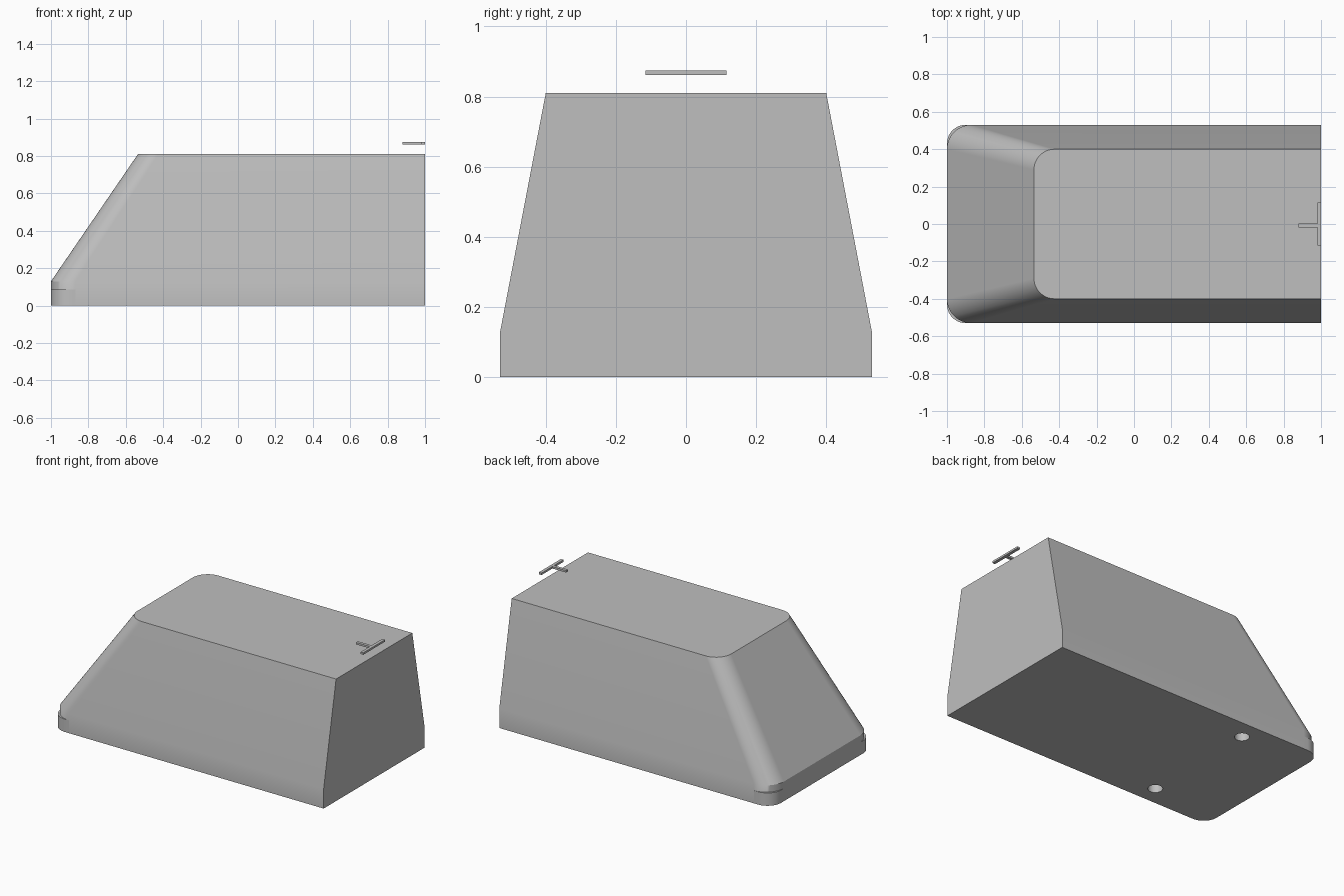
import bpy
import bmesh
from math import pi, cos, sin

cube = bpy.data.objects.get("Cube")
if cube:
    bpy.data.objects.remove(cube)

# One flat grey for everything
grey = bpy.data.materials.new("grey")
grey.use_nodes = True
COLOUR = (0.52, 0.52, 0.52, 1)
grey.diffuse_color = COLOUR
bsdf = next(n for n in grey.node_tree.nodes if n.type == "BSDF_PRINCIPLED")
bsdf.inputs["Base Color"].default_value = COLOUR

BACK, HALF, LIP_TOP = 1.0, 0.53, 0.085
BODY_R, LIP_R, STEPS = 0.13, 0.10, 12


def corner(nose, half, r, side):
    """Arc round one nose corner, from the flank to the nose face."""
    return [(nose + r - r * sin(pi / 2 * i / STEPS),
             side * (half - r + r * cos(pi / 2 * i / STEPS))) for i in range(STEPS + 1)]


def outline(nose, half, r):
    """Square at the back, rounded at the two nose corners."""
    return ([(BACK, half)] + corner(nose, half, r, 1)
            + corner(nose, half, r, -1)[::-1] + [(BACK, -half)])


def loft(name, sections):
    """Closed solid through (height, outline) sections."""
    bm = bmesh.new()
    rings = [[bm.verts.new((x, y, z)) for x, y in pts] for z, pts in sections]
    for low, high in zip(rings, rings[1:]):
        for i in range(len(low)):
            j = (i + 1) % len(low)
            bm.faces.new((low[i], low[j], high[j], high[i]))
    bm.faces.new(rings[0][::-1])
    bm.faces.new(rings[-1])
    bmesh.ops.recalc_face_normals(bm, faces=bm.faces)
    mesh = bpy.data.meshes.new(name)
    bm.to_mesh(mesh)
    bm.free()
    mesh.materials.append(grey)
    obj = bpy.data.objects.new(name, mesh)
    bpy.context.collection.objects.link(obj)
    return obj


def select(obj):
    bpy.ops.object.select_all(action="DESELECT")
    obj.select_set(True)
    bpy.context.view_layer.objects.active = obj


def smooth(obj):
    select(obj)
    bpy.ops.object.shade_smooth_by_angle(angle=pi / 6)


def box(name, x0, x1, y0, y1, z0, z1):
    rect = [(x0, y0), (x1, y0), (x1, y1), (x0, y1)]
    return loft(name, [(z0, rect), (z1, rect)])


# Main housing: short upright base, then tapered flanks and a sloping nose
base = outline(-1, HALF, BODY_R)
housing = loft("housing", [(0, base), (0.13, base), (0.81, outline(-0.535, 0.40, 0.11))])

# Two blind mounting holes in the underside
for side in (1, -1):
    circle = [(-0.5 + 0.045 * cos(2 * pi * i / 32), side * 0.4 + 0.045 * sin(2 * pi * i / 32))
              for i in range(32)]
    cutter = loft("hole_cutter", [(-0.1, circle), (0.2, circle)])
    cutter.hide_render = True
    cut = housing.modifiers.new("hole", "BOOLEAN")
    cut.operation, cut.solver, cut.object = "DIFFERENCE", "EXACT", cutter
    select(housing)
    bpy.ops.object.modifier_apply(modifier=cut.name)
    bpy.data.objects.remove(cutter)
smooth(housing)
weighted = housing.modifiers.new("flat flanks", "WEIGHTED_NORMAL")
weighted.keep_sharp = True

# Tighter corner lips that stand slightly proud of the nose corners
for side, label in ((1, "back"), (-1, "front")):
    inner = corner(-1, HALF, BODY_R, side)
    outer = corner(-1, HALF, LIP_R, side)
    crescent = inner + outer[::-1]
    smooth(loft(label + "_corner_lip", [(0, crescent), (LIP_TOP, crescent)]))

# Small T-shaped marker floating above the back edge
box("marker_bar", 0.98, 1.0, -0.115, 0.115, 0.862, 0.875)
box("marker_stem", 0.88, 0.98, -0.018, 0.002, 0.862, 0.875)
